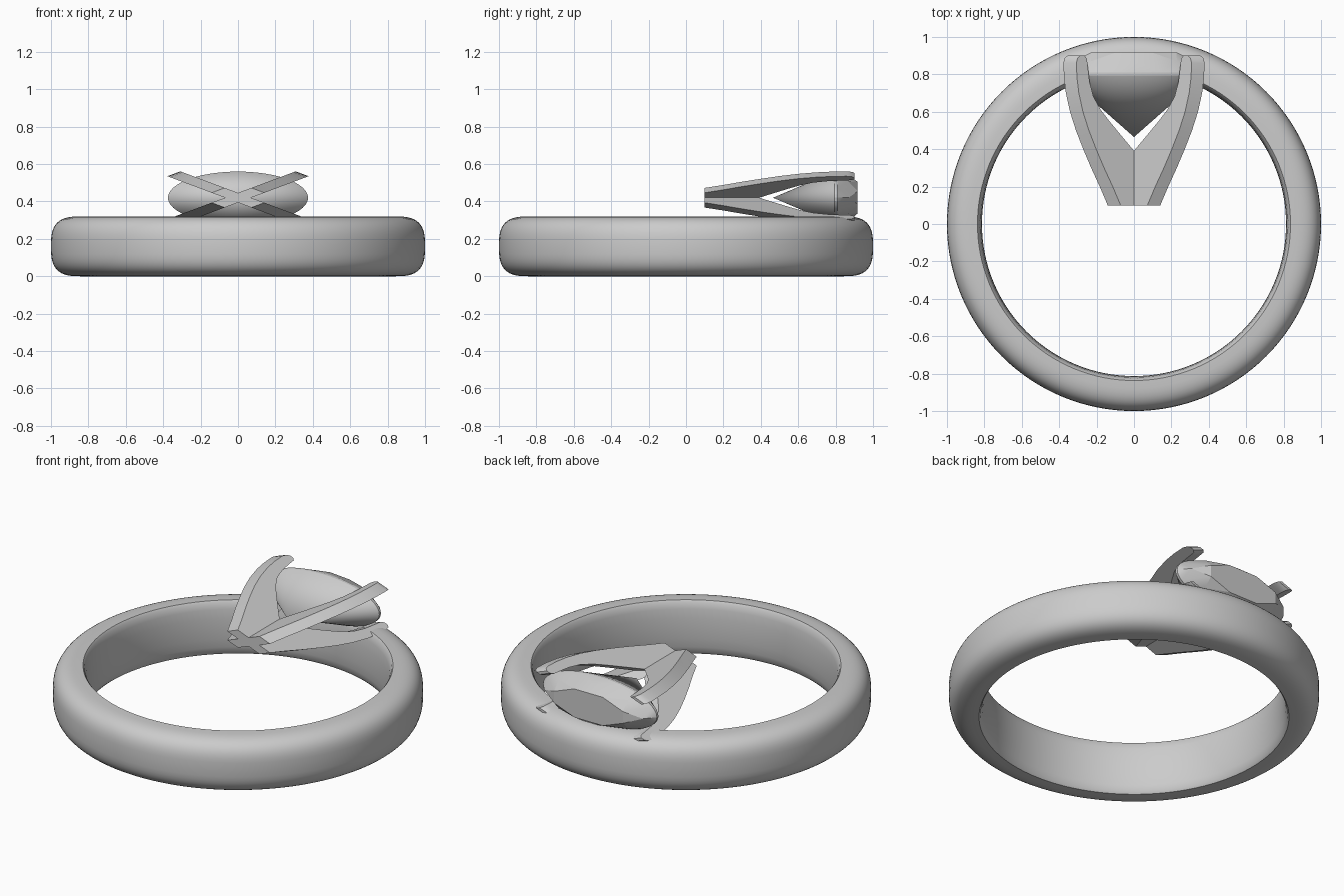
import bpy, bmesh
from math import sin, cos, pi, radians
from mathutils import Vector, Matrix

cube = bpy.data.objects.get("Cube")
if cube:
    bpy.data.objects.remove(cube, do_unlink=True)

GREY = (0.6, 0.6, 0.6, 1)
metal = bpy.data.materials.new("plain grey")
metal.use_nodes = True
metal.diffuse_color = GREY
metal.node_tree.nodes["Principled BSDF"].inputs["Base Color"].default_value = GREY

SQUASH = 0.373   # the setting is flattened in height
MID = 0.42       # height of the setting's axis


def finish(bm, name, smooth_angle=None):
    bmesh.ops.recalc_face_normals(bm, faces=bm.faces)
    mesh = bpy.data.meshes.new(name)
    bm.to_mesh(mesh)
    bm.free()
    mesh.materials.append(metal)
    obj = bpy.data.objects.new(name, mesh)
    bpy.context.collection.objects.link(obj)
    if smooth_angle:
        bpy.ops.object.select_all(action="DESELECT")
        obj.select_set(True)
        bpy.context.view_layer.objects.active = obj
        bpy.ops.object.shade_smooth_by_angle(angle=radians(smooth_angle))
    return obj


def power(v, n):
    return abs(v) ** (2 / n) * (1 if v >= 0 else -1)


# Band: rounded outside, slightly domed inside, turned around z
bm = bmesh.new()
profile = []
for i in range(25):
    a = -pi / 2 + pi * i / 24
    profile.append((0.837 + 0.163 * power(cos(a), 3), 0.16 + 0.16 * power(sin(a), 3)))
for i in range(1, 8):
    a = pi / 2 - pi * i / 8
    profile.append((0.837 - 0.024 * cos(a), 0.16 + 0.16 * sin(a)))
verts = [bm.verts.new((r, 0, z)) for r, z in profile]
edges = [bm.edges.new((v, verts[i - 1])) for i, v in enumerate(verts)]
bmesh.ops.spin(bm, geom=verts + edges, cent=(0, 0, 0), axis=(0, 0, 1),
               angle=2 * pi, steps=128, use_merge=True)
bmesh.ops.remove_doubles(bm, verts=bm.verts, dist=0.0001)
finish(bm, "band", 35)

# Gem: pointed pavilion, round girdle, faceted crown and flat table
bm = bmesh.new()
bm.verts.new((0, 0.465, MID))
for count, radius, y, turn in ((48, 0.375, 0.795, 0), (48, 0.375, 0.81, 0),
                               (8, 0.325, 0.87, 0), (8, 0.245, 0.918, 0.5)):
    for i in range(count):
        a = 2 * pi * (i + turn) / count
        bm.verts.new((radius * cos(a), y, MID + SQUASH * radius * sin(a)))
bmesh.ops.convex_hull(bm, input=bm.verts)
bmesh.ops.dissolve_limit(bm, angle_limit=radians(0.5), verts=bm.verts, edges=bm.edges)
finish(bm, "gem", 15)

# Prongs: one curved profile (radius, y) thickened, repeated on four diagonals
outer = [(0.15, 0.1), (0.21, 0.2), (0.275, 0.3), (0.335, 0.4), (0.39, 0.5), (0.435, 0.6),
         (0.466, 0.7), (0.48, 0.78), (0.485, 0.86)]
tip = [(0.475, 0.887), (0.455, 0.9), (0.425, 0.9), (0.405, 0.885)]
inner = [(0.4, 0.85), (0.385, 0.76), (0.355, 0.68), (0.3, 0.61), (0.235, 0.55),
         (0.13, 0.46), (0.05, 0.392), (0, 0.35), (0, 0.1)]
for name, turn in (("upper_left", 45), ("upper_right", 135),
                   ("lower_right", 225), ("lower_left", 315)):
    bm = bmesh.new()
    face = bm.faces.new([bm.verts.new((r, y, -0.049)) for r, y in outer + tip + inner])
    new = bmesh.ops.extrude_face_region(bm, geom=[face])["geom"]
    bmesh.ops.translate(bm, vec=Vector((0, 0, 0.098)),
                        verts=[g for g in new if isinstance(g, bmesh.types.BMVert)])
    place = (Matrix.Translation((0, 0, MID)) @ Matrix.Diagonal((1, 1, SQUASH, 1))
             @ Matrix.Rotation(-radians(turn), 4, "Y"))
    bmesh.ops.transform(bm, matrix=place, verts=bm.verts)
    finish(bm, name + "_prong", 30)
